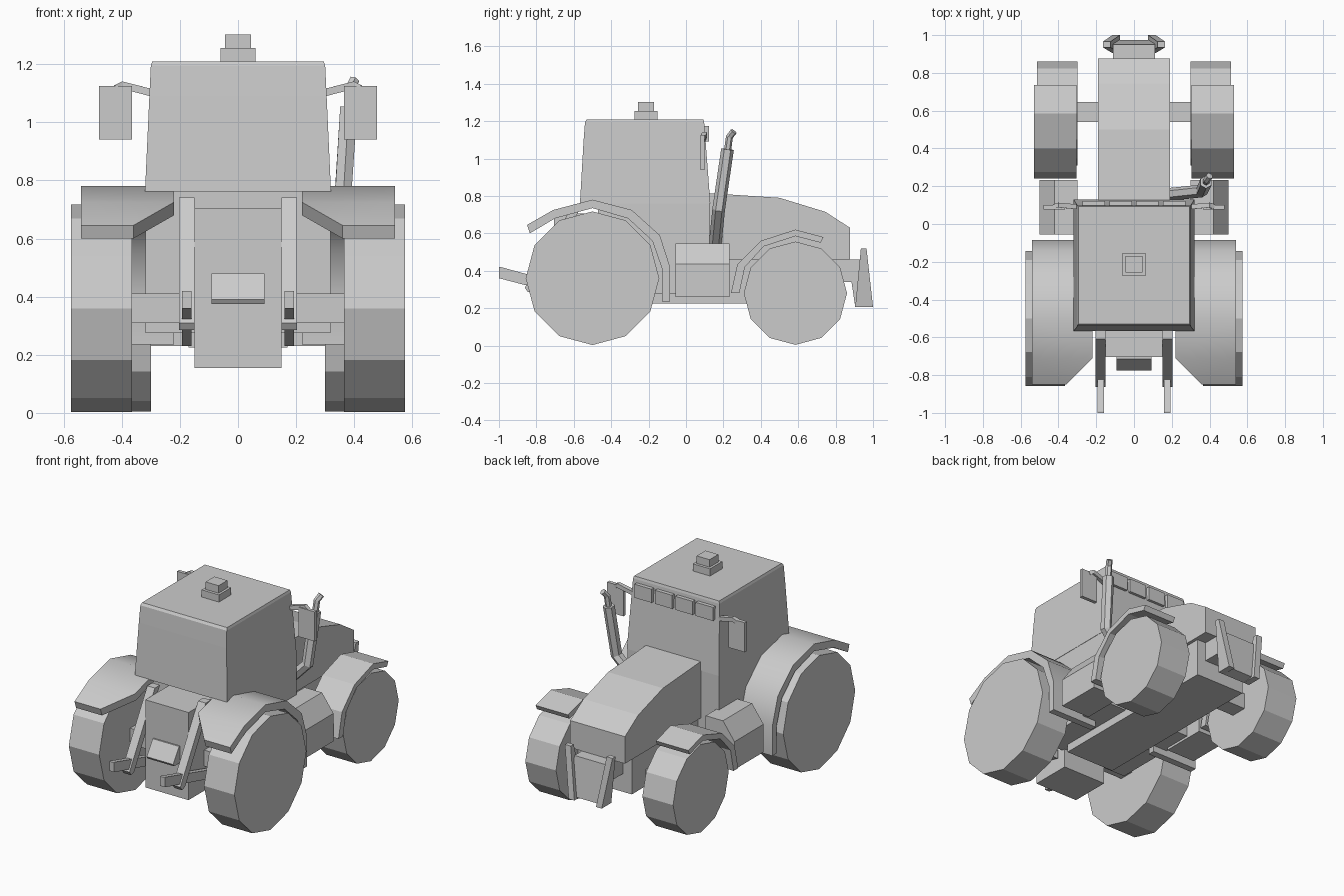
import bpy, bmesh, math
from mathutils import Vector

cube = bpy.data.objects.get("Cube")
if cube:
    bpy.data.objects.remove(cube, do_unlink=True)

GREY = (0.6, 0.6, 0.6, 1)
grey = bpy.data.materials.new("light_grey")
grey.use_nodes = True
grey.diffuse_color = GREY
grey.node_tree.nodes["Principled BSDF"].inputs["Base Color"].default_value = GREY


def finish(name, bm):
    bmesh.ops.recalc_face_normals(bm, faces=bm.faces)
    mesh = bpy.data.meshes.new(name)
    bm.to_mesh(mesh)
    bm.free()
    mesh.materials.append(grey)
    obj = bpy.data.objects.new(name, mesh)
    bpy.context.collection.objects.link(obj)
    return obj


def loft(name, rings):
    """Skin a list of equal closed rings and cap both ends."""
    bm = bmesh.new()
    loops = [[bm.verts.new(p) for p in ring] for ring in rings]
    for a, b in zip(loops, loops[1:]):
        for i in range(len(a)):
            j = (i + 1) % len(a)
            bm.faces.new((a[i], a[j], b[j], b[i]))
    bm.faces.new(loops[0])
    bm.faces.new(loops[-1])
    return finish(name, bm)


def prism(name, profile, x0, x1):
    """Extrude a (y, z) profile along x."""
    return loft(name, [[(x, y, z) for y, z in profile] for x in (x0, x1)])


def box(name, x0, x1, y0, y1, z0, z1):
    return prism(name, [(y0, z0), (y1, z0), (y1, z1), (y0, z1)], x0, x1)


def tube(name, path, radius, sides=6):
    path = [Vector(p) for p in path]
    rings = []
    for i, p in enumerate(path):
        d = (path[min(i + 1, len(path) - 1)] - path[max(i - 1, 0)]).normalized()
        u = d.cross(Vector((0, 1, 0))).normalized()
        v = d.cross(u)
        turns = [2 * math.pi * (k + 0.5) / sides for k in range(sides)]
        rings.append([p + radius * (u * math.cos(a) + v * math.sin(a)) for a in turns])
    return loft(name, rings)


def wheel(name, y, z, radius, x0, x1):
    turns = [math.pi * k / 6 for k in range(12)]
    return prism(name, [(y + radius * math.sin(a), z + radius * math.cos(a)) for a in turns], x0, x1)


# Cab: tapered upper shell with a straight lower body
def cab_ring(z, half, back, front):
    return [(-half, back, z), (half, back, z), (half, front, z), (-half, front, z)]


loft("cab", [cab_ring(0.76, 0.32, -0.567, 0.13), cab_ring(1.09, 0.305, -0.548, 0.105),
             cab_ring(1.195, 0.30, -0.54, 0.097), cab_ring(1.21, 0.295, -0.53, 0.093)])
box("cab_lower_body", -0.318, 0.318, -0.47, 0.125, 0.275, 0.77)

# Hood, chassis and axles
prism("hood", [(0.1, 0.46), (0.1, 0.815), (0.12, 0.815), (0.5, 0.79),
               (0.745, 0.715), (0.877, 0.63), (0.877, 0.46)], -0.19, 0.19)
box("chassis", -0.17, 0.17, -0.4, 0.78, 0.225, 0.47)
box("front_axle", -0.31, 0.31, 0.54, 0.645, 0.23, 0.33)
box("rear_axle", -0.38, 0.38, -0.55, -0.45, 0.31, 0.41)

# Front bracket with two leaning bars
prism("front_bracket", [(0.75, 0.46), (0.95, 0.46), (0.975, 0.215), (0.905, 0.205),
                        (0.885, 0.34), (0.75, 0.34)], -0.11, 0.11)

# Rear housing and its sloped cover
box("rear_housing", -0.15, 0.15, -0.705, -0.45, 0.155, 0.705)
prism("rear_cover", [(-0.70, 0.48), (-0.715, 0.48), (-0.775, 0.39), (-0.765, 0.375),
                     (-0.70, 0.375)], -0.092, 0.092)

# Roof beacon
box("beacon_base", -0.06, 0.06, -0.275, -0.153, 1.2, 1.255)
box("beacon_top", -0.045, 0.045, -0.257, -0.17, 1.25, 1.302)

# Row of four lamps above the windscreen
for i in range(4):
    x = -0.213 + 0.142 * i
    box(f"cab_lamp_{i + 1}", x - 0.06, x + 0.06, 0.09, 0.122, 1.09, 1.175)

REAR_FENDER = [(-0.85, 0.645), (-0.71, 0.725), (-0.5, 0.78), (-0.29, 0.725), (-0.14, 0.59),
               (-0.085, 0.42), (-0.085, 0.235), (-0.128, 0.235), (-0.128, 0.41), (-0.18, 0.56),
               (-0.31, 0.68), (-0.5, 0.735), (-0.7, 0.68), (-0.835, 0.6)]
FRONT_FENDER = [(0.24, 0.28), (0.275, 0.435), (0.4, 0.56), (0.585, 0.62), (0.735, 0.58),
                (0.72, 0.55), (0.585, 0.585), (0.415, 0.53), (0.315, 0.42), (0.285, 0.28)]

# Everything that comes in left and right pairs
for side, s in (("left", 1), ("right", -1)):
    wheel(side + "_rear_wheel", -0.5, 0.36, 0.357, s * 0.364, s * 0.575)
    wheel(side + "_front_wheel", 0.585, 0.28, 0.276, s * 0.30, s * 0.513)
    prism(side + "_front_fender", FRONT_FENDER, s * 0.305, s * 0.53)

    # Rear fender, its tail cut back on the inner side
    fender = prism(side + "_rear_fender", REAR_FENDER, s * 0.22, s * 0.54)
    for v in fender.data.vertices:
        if v.co.y < -0.8 and abs(v.co.x) < 0.3:
            v.co.x = s * 0.36
    bpy.ops.object.select_all(action="DESELECT")
    fender.select_set(True)
    bpy.context.view_layer.objects.active = fender
    bpy.ops.object.shade_smooth_by_angle(angle=math.radians(35))

    # Side tank with a bevelled outer edge
    section = [(0.3, 0.26), (0.5, 0.26), (0.5, 0.435), (0.42, 0.545), (0.3, 0.545)]
    loft(side + "_side_tank", [[(s * x, y, z) for x, z in section] for y in (-0.055, 0.233)])

    # Lift strut and lower link at the rear
    prism(side + "_lift_strut", [(-0.56, 0.742), (-0.61, 0.742), (-0.862, 0.31),
                                 (-0.845, 0.285), (-0.815, 0.295)], s * 0.15, s * 0.203)
    prism(side + "_lower_link", [(-1.0, 0.36), (-1.0, 0.42), (-0.99, 0.42), (-0.5, 0.285),
                                 (-0.5, 0.23)], s * 0.16, s * 0.193)

    # Front bracket bar, leaning inwards and forwards
    loft(side + "_bracket_bar", [
        [(s * x0, y0, z), (s * x1, y0, z), (s * x1, y1, z), (s * x0, y1, z)]
        for x0, x1, y0, y1, z in ((0.125, 0.165, 0.935, 0.965, 0.52),
                                  (0.075, 0.115, 0.905, 1.0, 0.205))])

    # Mirror and its arm
    box(side + "_mirror", s * 0.365, s * 0.478, 0.078, 0.1, 0.94, 1.125)
    tube(side + "_mirror_arm", [(s * 0.29, 0.09, 1.1), (s * 0.4, 0.1, 1.128),
                                (s * 0.42, 0.092, 1.115)], 0.018, 4)

# Exhaust pipe
tube("exhaust_pipe", [(0.17, 0.155, 0.53), (0.36, 0.175, 0.73), (0.381, 0.222, 1.05)], 0.034)
tube("exhaust_tip", [(0.381, 0.222, 1.04), (0.386, 0.232, 1.115), (0.4, 0.255, 1.145)], 0.019)
